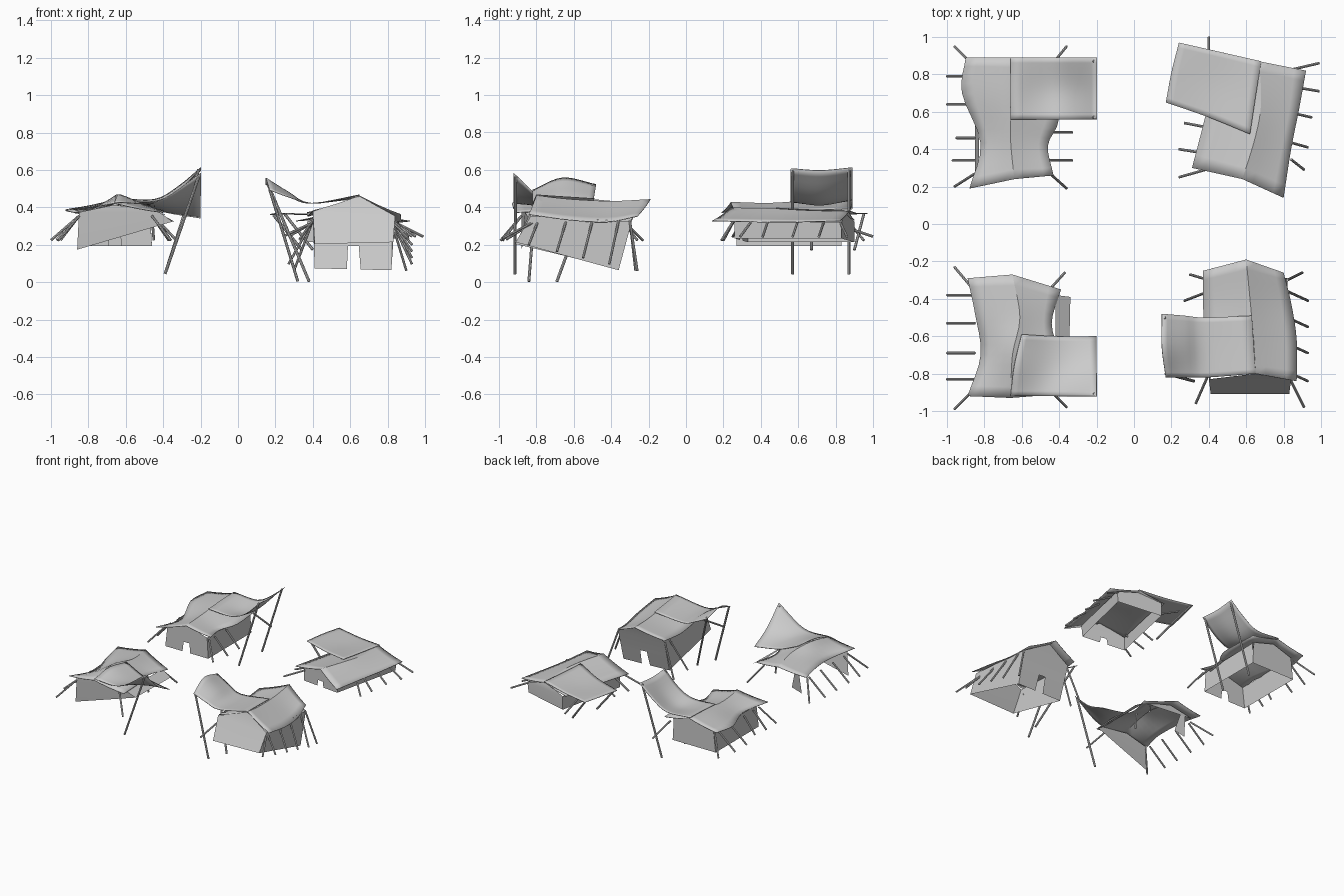
import bpy, bmesh, math
from mathutils import Vector as V


def finish(name, bm, thick=0.0, angle=30):
    bmesh.ops.remove_doubles(bm, verts=bm.verts, dist=0.0005)
    bmesh.ops.recalc_face_normals(bm, faces=bm.faces)
    me = bpy.data.meshes.new(name)
    bm.to_mesh(me)
    bm.free()
    ob = bpy.data.objects.new(name, me)
    bpy.context.collection.objects.link(ob)
    if thick:
        m = ob.modifiers.new("cloth", 'SOLIDIFY')
        m.thickness = thick
    bpy.ops.object.select_all(action='DESELECT')
    bpy.context.view_layer.objects.active = ob
    ob.select_set(True)
    bpy.ops.object.shade_smooth_by_angle(angle=math.radians(angle))
    return ob


def spline(pts, n):
    """Catmull-Rom samples through the points"""
    p = [2 * pts[0] - pts[1]] + pts + [2 * pts[-1] - pts[-2]]
    segs, out = len(pts) - 1, []
    for k in range(n + 1):
        u = k / n * segs
        i = min(int(u), segs - 1)
        t = u - i
        a, b, c, d = p[i:i + 4]
        out.append(0.5 * (2 * b + (c - a) * t + (2 * a - 5 * b + 4 * c - d) * t**2
                          + (3 * b - a - 3 * c + d) * t**3))
    return out


def cloth(name, rows, smooth):
    """Sheet through rows of points; sharp fold at each row unless smooth"""
    cols = [spline([V(p) for p in r], 12) for r in rows]
    lines = []
    for k in range(13):
        c = [col[k] for col in cols]
        if smooth:
            lines.append(spline(c, 12))
        else:
            ln = []
            for a, b in zip(c, c[1:]):
                for j in range(5):
                    t = j / 4
                    ln.append(a.lerp(b, t) - V((0, 0, 0.02 * t * (1 - t))))
            lines.append(ln)
    bm = bmesh.new()
    g = [[bm.verts.new(p) for p in ln] for ln in lines]
    for r, s in zip(g, g[1:]):
        for a, b, c, d in zip(r, r[1:], s[1:], s):
            if (a.co - b.co).length > 1e-5:
                bm.faces.new((a, b, c, d))
    return finish(name, bm, 0.004)


def body(name, low, top, ridge, door, is_open):
    """Walls from corners SW, SE, NE, NW; the door end gets flaps.
    An open tent has no west wall and only one hanging flap."""
    low, top = [V(p) for p in low], [V(p) for p in top]
    bm = bmesh.new()

    def face(*pts):
        bm.faces.new([bm.verts.new(p) for p in pts])
    for i in range(4):
        j = (i + 1) % 4
        a, b, c, d = low[i], low[j], top[j], top[i]
        if i == door and is_open:
            face(a.lerp(b, 0.7), a.lerp(b, 0.88), d.lerp(c, 0.85), d.lerp(c, 0.75))
        elif i == door:
            e, f = a.lerp(d, 0.47), b.lerp(c, 0.47)
            face(e, f, c, d)
            face(a, a.lerp(b, 0.4), e.lerp(f, 0.42), e)
            face(a.lerp(b, 0.58), b, f, e.lerp(f, 0.56))
        elif not (is_open and i == 3):
            face(a, b, c, d)
        if i in (0, 2):
            face(d, c, V(ridge[i // 2]))
    finish(name, bm)


def poles(name, pairs, r):
    bm = bmesh.new()
    for a, b in pairs:
        a, b = V(a), V(b)
        rot = (b - a).to_track_quat('Z', 'Y').to_matrix().to_4x4()
        rot.translation = (a + b) / 2
        bmesh.ops.create_cone(bm, cap_ends=True, segments=8, radius1=r, radius2=r,
                              depth=(b - a).length, matrix=rot)
    finish(name, bm)


def tent(tag, roof, awning, low, top, ridge, door, props, tips, box, tip_z,
         eave_z=0.36, shift=0.0, twist=0.0, is_open=False):
    cloth(tag + "_roof", roof, False)
    cloth(tag + "_awning", awning, True)
    body(tag + "_walls", low, top, ridge, door, is_open)
    poles(tag + "_awning_poles", props, 0.008)
    x0, x1, y0, y1 = box
    guys = []
    for x, y in tips:
        px = min(max(x, x0), x1)
        py = min(max(y, y0), y1) + shift + twist * (1 if x > (x0 + x1) / 2 else -1)
        guys.append(((px, py, eave_z), (x, y, tip_z(y))))
    poles(tag + "_guy_poles", guys, 0.007)


# back left tent
tent("back_left",
     [[(-.88, .19, .38), (-.82, .43, .37), (-.92, .7, .39), (-.9, .89, .40)],
      [(-.64, .24, .435), (-.66, .45, .43), (-.66, .68, .445), (-.66, .89, .45)],
      [(-.43, .26, .39), (-.46, .42, .38), (-.4, .57, .39), (-.42, .88, .40)]],
     [[(-.66, .56, .445), (-.66, .72, .455), (-.66, .89, .46)],
      [(-.45, .56, .44), (-.45, .72, .42), (-.45, .89, .45)],
      [(-.32, .56, .50), (-.32, .72, .48), (-.32, .89, .52)],
      [(-.2, .56, .615), (-.2, .72, .605), (-.2, .89, .62)]],
     [(-.85, .27, .2), (-.46, .27, .2), (-.46, .83, .2), (-.85, .83, .2)],
     [(-.83, .27, .37), (-.47, .27, .37), (-.47, .83, .38), (-.83, .83, .38)],
     [(-.65, .27, .42), (-.66, .83, .435)], 0,
     [((-.21, .57, .61), (-.39, .57, .05)), ((-.21, .87, .61), (-.39, .87, .05))],
     [(-.96, .95), (-1, .79), (-1, .64), (-.95, .46), (-.97, .34), (-.96, .2),
      (-.36, .95), (-.33, .49), (-.33, .34), (-.36, .19)],
     (-.85, -.45, .27, .84), lambda y: 0.23)

# back right tent, slightly turned and low
tent("back_right",
     [[(.31, .3, .335), (.38, .57, .34), (.42, .75, .34), (.46, .9, .34)],
      [(.58, .24, .405), (.65, .47, .40), (.68, .65, .39), (.67, .87, .385)],
      [(.8, .14, .335), (.84, .4, .33), (.88, .6, .33), (.92, .82, .335)]],
     [[(.62, .48, .405), (.65, .68, .395), (.68, .87, .39)],
      [(.4, .57, .375), (.43, .75, .37), (.46, .92, .375)],
      [(.17, .65, .37), (.2, .81, .375), (.24, .97, .375)]],
     [(.37, .33, .22), (.72, .26, .24), (.85, .83, .24), (.49, .9, .22)],
     [(.37, .33, .33), (.73, .26, .33), (.86, .83, .325), (.49, .9, .33)],
     [(.57, .29, .395), (.67, .85, .375)], 0,
     [((.19, .67, .365), (.34, .67, .18)), ((.25, .95, .37), (.4, .9, .18))],
     [(.99, .86), (.99, .71), (.95, .57), (.93, .41), (.91, .29),
      (.4, 1.0), (.24, .25), (.24, .4), (.27, .54)],
     (.4, .84, .32, .8), lambda y: 0.25, eave_z=0.325, twist=0.025)

# front left tent, leaning sideways and open at the back
tent("front_left",
     [[(-.89, -.92, .40), (-.82, -.7, .38), (-.85, -.48, .40), (-.89, -.29, .40)],
      [(-.66, -.93, .43), (-.65, -.7, .475), (-.61, -.5, .45), (-.65, -.27, .43)],
      [(-.4, -.91, .38), (-.4, -.7, .39), (-.44, -.53, .38), (-.39, -.35, .37)]],
     [[(-.66, -.92, .435), (-.64, -.76, .475), (-.6, -.59, .465)],
      [(-.43, -.92, .44), (-.42, -.76, .41), (-.42, -.6, .39)],
      [(-.2, -.92, .59), (-.2, -.76, .44), (-.2, -.6, .35)]],
     [(-.86, -.88, .18), (-.35, -.83, .33), (-.34, -.39, .33), (-.86, -.36, .2)],
     [(-.85, -.88, .38), (-.42, -.86, .38), (-.42, -.38, .375), (-.85, -.34, .38)],
     [(-.66, -.87, .42), (-.64, -.34, .42)], 2,
     [((-.21, -.91, .57), (-.39, -.915, .05))],
     [(-.96, -.23), (-1, -.38), (-1, -.53), (-1, -.69), (-1, -.83), (-.96, -.99),
      (-.36, -.98), (-.37, -.26), (-.45, -.52)],
     (-.85, -.46, -.88, -.36), lambda y: 0.23, is_open=True)

# front right tent, tipped towards the back
tent("front_right",
     [[(.4, -.82, .39), (.38, -.62, .37), (.37, -.45, .36), (.37, -.25, .38)],
      [(.65, -.8, .47), (.64, -.62, .45), (.62, -.4, .44), (.6, -.19, .45)],
      [(.87, -.84, .37), (.87, -.62, .34), (.84, -.42, .33), (.8, -.26, .36)]],
     [[(.65, -.8, .475), (.64, -.65, .465), (.63, -.49, .455)],
      [(.4, -.82, .43), (.39, -.66, .43), (.38, -.5, .43)],
      [(.28, -.82, .46), (.27, -.66, .49), (.27, -.49, .47)],
      [(.17, -.82, .5), (.15, -.66, .565), (.15, -.48, .53)]],
     [(.41, -.91, .21), (.83, -.91, .22), (.82, -.36, .07), (.41, -.37, .08)],
     [(.4, -.83, .385), (.84, -.83, .36), (.82, -.29, .33), (.4, -.29, .35)],
     [(.65, -.8, .465), (.61, -.25, .44)], 2,
     [((.17, -.8, .5), (.32, -.84, .01)), ((.16, -.5, .53), (.38, -.69, .01))],
     [(.9, -.26), (.93, -.41), (.93, -.55), (.93, -.69), (.93, -.84), (.91, -.98),
      (.33, -.96), (.27, -.41), (.3, -.27)],
     (.4, .82, -.85, -.35), lambda y: 0.24 + (y + .98) * -0.24,
     eave_z=0.335, shift=0.05)

# the lowest pole foot touches the ground
low = min((o.matrix_world @ v.co).z for o in bpy.data.objects for v in o.data.vertices)
for o in bpy.data.objects:
    o.location.z -= low
